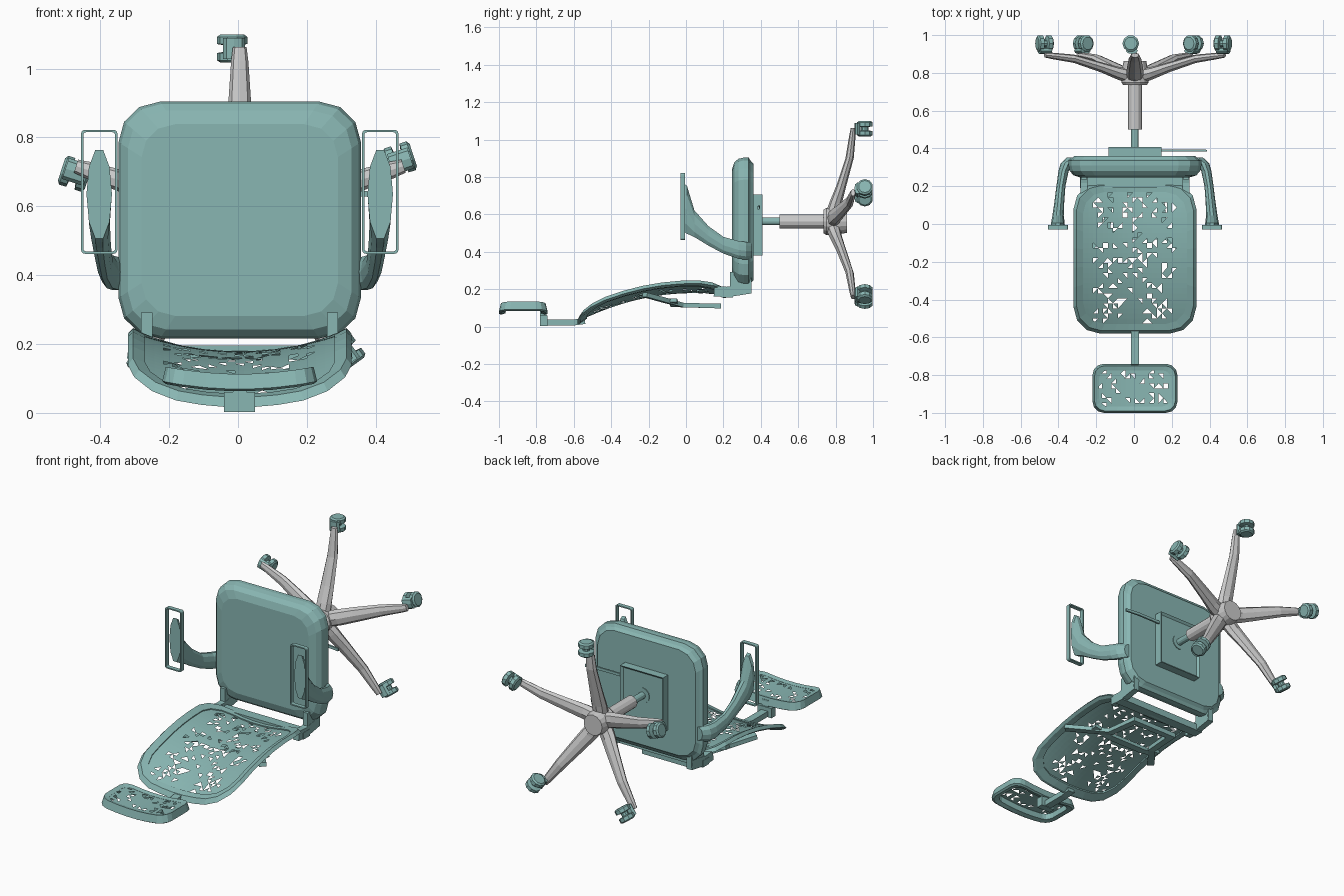
import bpy, bmesh, random
from math import sin, cos, pi
from mathutils import Vector as V

if "Cube" in bpy.data.objects:
    bpy.data.objects.remove(bpy.data.objects["Cube"])

random.seed(4)
X0 = 0.005
GREEN = bpy.data.materials.new("green")
GREEN.diffuse_color = (0.25, 0.47, 0.45, 1)
GREEN.use_nodes = True
GREEN.node_tree.nodes["Principled BSDF"].inputs["Base Color"].default_value = GREEN.diffuse_color


def finish(name, bm, mat=GREEN, fix=True):
    if fix:
        bmesh.ops.recalc_face_normals(bm, faces=bm.faces)
    me = bpy.data.meshes.new(name)
    bm.to_mesh(me)
    bm.free()
    ob = bpy.data.objects.new(name, me)
    bpy.context.collection.objects.link(ob)
    if mat:
        me.materials.append(mat)
    return ob


def loft(name, rings, mat=GREEN, closed=False):
    """Skin a list of equal-length rings; capped unless closed."""
    bm = bmesh.new()
    vs = [[bm.verts.new(p) for p in r] for r in rings]
    n = len(rings[0])
    pairs = list(zip(vs, vs[1:])) + ([(vs[-1], vs[0])] if closed else [])
    for a, b in pairs:
        for i in range(n):
            bm.faces.new((a[i], a[(i + 1) % n], b[(i + 1) % n], b[i]))
    if not closed:
        bm.faces.new(vs[0])
        bm.faces.new(vs[-1])
    return finish(name, bm, mat)


def box(name, x, y, z):
    return loft(name, [[(x[i], y[0], z[0]), (x[i], y[1], z[0]),
                        (x[i], y[1], z[1]), (x[i], y[0], z[1])] for i in (0, 1)])


def bar(name, pts, w, h):
    """Flat bar along a path: half width w, half height h."""
    pts = [V(p) for p in pts]
    rings = []
    for i, p in enumerate(pts):
        t = (pts[min(i + 1, len(pts) - 1)] - pts[max(i - 1, 0)]).normalized()
        s = t.cross(V((0, 0, 1))).normalized()
        u = s.cross(t)
        rings.append([p + s * w * a + u * h * b for a, b in ((1, 1), (-1, 1), (-1, -1), (1, -1))])
    return loft(name, rings)


def rrect(hx, hy, r, n=3):
    out = []
    for k, (sx, sy) in enumerate(((1, 1), (-1, 1), (-1, -1), (1, -1))):
        for i in range(n + 1):
            a = (k + i / n) * pi / 2
            out.append((sx * (hx - r) + r * cos(a), sy * (hy - r) + r * sin(a)))
    return out


def turned(name, secs, z, mat, n=12):
    """Round part along y: sections of (y, radius)."""
    loft(name, [[(X0 + r * cos(2 * pi * i / n), y, z + r * sin(2 * pi * i / n))
                 for i in range(n)] for y, r in secs], mat)


# seat cushion
secs = [(.245, .285), (.258, .325), (.28, .345), (.31, .352), (.335, .352), (.345, .335), (.36, .32)]
loft("seat", [[(X0 + x, y, .56 + z * .977) for x, z in rrect(h, h, .12 * h / .35)] for y, h in secs])

# mechanism tray and lever
tray = box("seat_mechanism", (X0 - .14, X0 + .14), (.35, .408), (.38, .705))
bm = bmesh.new()
bm.from_mesh(tray.data)
bm.faces.ensure_lookup_table()
back = [f for f in bm.faces if f.normal.y > .9]
bmesh.ops.inset_region(bm, faces=back, thickness=.018)
bmesh.ops.translate(bm, verts=back[0].verts, vec=(0, -.012, 0))
bm.to_mesh(tray.data)
bm.free()
bar("height_lever", [(.13, .39, .64), (.30, .39, .64), (.385, .388, .635)], .005, .008)

# gas column and hub
ZC = .562
turned("column_plate", [(.39, .045), (.40, .045)], ZC, GREEN)
turned("gas_piston", [(.39, .02), (.52, .02)], ZC, GREEN)
turned("column_sleeve", [(.50, .037), (.76, .037)], ZC, None)
turned("base_hub", [(.735, .062), (.75, .072), (.82, .068), (.862, .06)], ZC, None, 16)

# star base legs with twin-wheel casters
for k in range(5):
    a = pi / 2 + k * 2 * pi / 5

    def P(r, t, y):
        return (X0 + r * cos(a) - t * sin(a), y, ZC + r * sin(a) + t * cos(a))

    def oval(r, t0, y, w, h, n=10):
        return [P(r, t0 + w * cos(2 * pi * i / n), y + h * sin(2 * pi * i / n)) for i in range(n)]

    loft("base_leg", [oval(r, 0, y, w, h, 8) for r, y, w, h in
                      ((.03, .782, .045, .04), (.10, .80, .046, .034), (.19, .83, .042, .027),
                       (.34, .875, .033, .022), (.46, .89, .025, .017), (.50, .893, .02, .012))], None)
    loft("caster_wheels", [oval(r, .022, .956, R, R) for r, R in
                           ((.455, .034), (.462, .044), (.483, .044), (.487, .02),
                            (.505, .02), (.509, .044), (.53, .044), (.537, .034))])
    loft("caster_hood", [oval(r, .016, .917, .032, .017, 8) for r in (.465, .527)])

# armrests: thin pad rim and swept support
for s in (-1, 1):
    def A(x, y, z):
        return (X0 + s * x, y, z)

    rim = []
    for (ox, oz), (ix, iz) in zip(rrect(.053, .18, .012), rrect(.046, .173, .008)):
        rim.append([A(.408 + ox, -.03, .642 + oz), A(.408 + ix, -.03, .642 + iz),
                    A(.408 + ix, -.005, .642 + iz), A(.408 + ox, -.005, .642 + oz)])
    loft("armrest_rim", rim, closed=True)
    loft("armrest_support", [[A(x + w * cos(i * pi / 5), y, z + h * sin(i * pi / 5)) for i in range(10)]
                             for x, y, z, w, h in
                             ((.408, -.012, .635, .037, .135), (.408, .005, .625, .036, .135),
                              (.407, .045, .55, .03, .075), (.40, .12, .485, .026, .055),
                              (.392, .20, .435, .024, .047), (.378, .28, .41, .027, .05),
                              (.362, .32, .405, .032, .05), (.325, .352, .405, .035, .042))])


# perforated panels: thick rim plus a sheet with holes
def panel(name, yc, hx, hy, rad, zf, rim_w, lo, hi, step, hole_x, hole_y):
    outer = rrect(hx, hy, rad)
    inner = rrect(hx - rim_w, hy - rim_w, rad - rim_w * .5)
    rings = []
    for i in range(len(outer)):
        # split the long sides so the rim follows the curved surface
        j = (i + 1) % len(outer)
        steps = 5 if i % 4 == 3 else 1
        for q in range(steps):
            o = V(outer[i]).lerp(V(outer[j]), q / steps)
            n = V(inner[i]).lerp(V(inner[j]), q / steps)
            o.y += yc
            n.y += yc
            m = o.lerp(n, .3)
            rings.append([(X0 + p.x, p.y, zf(p.x, p.y) + d) for p, d in
                          ((o, lo + .006), (m, hi), (n, hi - .006), (n, lo + .008), (m, lo))])
    loft(name + "_rim", rings, closed=True)

    bm = bmesh.new()
    nx, ny = int(2 * hx / step), int(2 * hy / step)
    g = {}
    for i in range(nx + 1):
        for j in range(ny + 1):
            x, y = hx * (2 * i / nx - 1), hy * (2 * j / ny - 1)
            dx, dy = max(abs(x) - hx + rad, 0), max(abs(y) - hy + rad, 0)
            if dx * dx + dy * dy < (rad - rim_w * .25) ** 2:
                g[i, j] = bm.verts.new((X0 + x, y + yc, zf(x, y + yc) + .008))
    for i, j in list(g):
        q = [(i, j), (i + 1, j), (i + 1, j + 1), (i, j + 1)]
        if (i + j) % 2:
            q = q[1:] + q[:1]
        for t in ((q[0], q[1], q[2]), (q[0], q[2], q[3])):
            if all(c in g for c in t):
                mid = sum((g[c].co for c in t), V()) / 3
                if abs(mid.x) < hole_x and abs(mid.y - yc) < hole_y and random.random() < .15:
                    continue
                bm.faces.new([g[c] for c in t])
    finish(name + "_mesh", bm, fix=False)


panel("backrest", -.18, .325, .40, .14,
      lambda x, y: .17 + .03 * y - .4 * y * y + .06 * (x / .32) ** 2,
      .05, -.008, .02, .026, .21, .35)
panel("headrest", -.87, .225, .13, .06,
      lambda x, y: .098 + .022 * (x / .22) ** 2,
      .035, -.035, .015, .024, .18, .09)

# headrest neck
bar("headrest_neck", [(X0, -.54, .03), (X0, -.60, .022), (X0, -.77, .022)], .022, .016)
box("headrest_bracket", (X0 - .045, X0 + .045), (-.78, -.74), (0.003, .06))
box("headrest_post", (X0 - .02, X0 + .02), (-.78, -.745), (.02, .10))

# lumbar frame under the backrest
for s in (-1, 1):
    bar("lumbar_arm", [(X0 + s * .31, -.22, .17), (X0 + s * .24, -.13, .145),
                       (X0 + s * .15, -.02, .115), (X0 + s * .13, .18, .11)], .02, .012)
bar("lumbar_bar", [(X0 - .23, -.07, .14), (X0 - .12, -.06, .115), (X0 + .12, -.06, .115),
                   (X0 + .23, -.07, .14)], .022, .01)
bar("lumbar_rear_bar", [(X0 - .15, .17, .11), (X0 + .15, .17, .11)], .018, .014)

# hinge joining seat and backrest
box("hinge_bar", (X0 - .29, X0 + .29), (.19, .25), (.155, .195))
for s in (-1, 1):
    bar("hinge_bracket", [(X0 + s * .27, .15, .19), (X0 + s * .27, .22, .185),
                          (X0 + s * .27, .345, .205)], .018, .028)
    box("hinge_post", (X0 + s * .27 - .016, X0 + s * .27 + .016), (.235, .35), (.18, .292))
